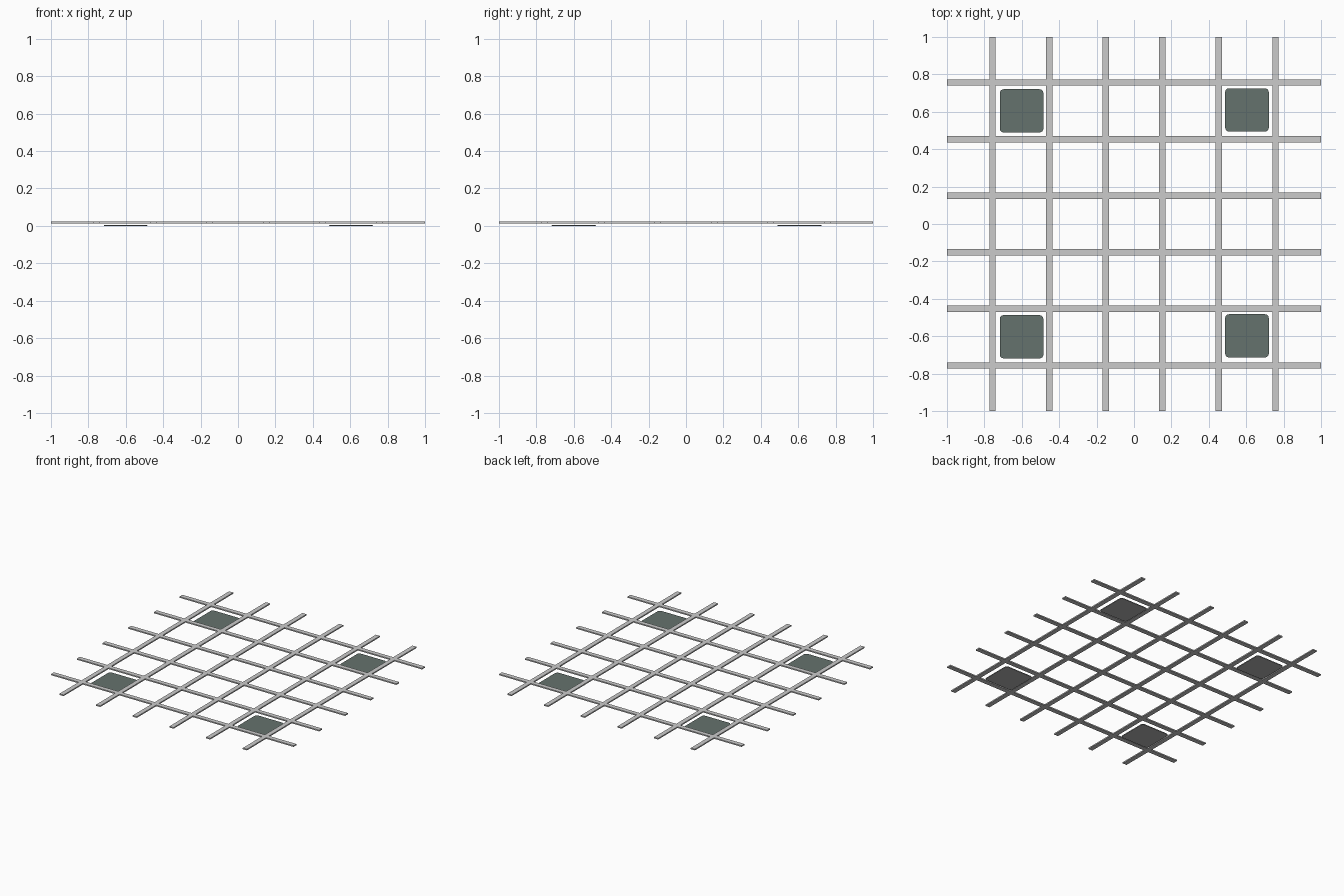
import bpy, bmesh
from mathutils import Matrix

if "Cube" in bpy.data.objects:
    bpy.data.objects.remove(bpy.data.objects["Cube"])

tile_mat = bpy.data.materials.new("dark_green_grey")
tile_mat.diffuse_color = (0.13, 0.17, 0.155, 1)
tile_mat.use_nodes = True
tile_mat.node_tree.nodes["Principled BSDF"].inputs["Base Color"].default_value = tile_mat.diffuse_color
back_mat = bpy.data.materials.new("mid_grey")
back_mat.diffuse_color = (0.45, 0.45, 0.45, 1)
back_mat.use_nodes = True
back_mat.node_tree.nodes["Principled BSDF"].inputs["Base Color"].default_value = back_mat.diffuse_color


def box(name, size, loc, corner=0.0, mat=None):
    bm = bmesh.new()
    bmesh.ops.create_cube(bm, size=1, matrix=Matrix.Diagonal((*size, 1)))
    if corner:
        upright = [e for e in bm.edges
                   if abs(e.verts[0].co.z - e.verts[1].co.z) > 1e-5]
        bmesh.ops.bevel(bm, geom=upright, offset=corner, segments=4,
                        profile=0.5, affect='EDGES')
    me = bpy.data.meshes.new(name)
    bm.to_mesh(me)
    bm.free()
    ob = bpy.data.objects.new(name, me)
    ob.location = loc
    bpy.context.collection.objects.link(ob)
    if mat:
        me.materials.append(mat)


# grid of crossing bars
BAR_W, BAR_H, BAR_Z, PITCH = 0.034, 0.009, 0.0185, 0.3025
for i in range(6):
    p = (i - 2.5) * PITCH
    box(f"long_bar_{i + 1}", (BAR_W, 2, BAR_H), (p, 0, BAR_Z))
    box(f"cross_bar_{i + 1}", (2, BAR_W, BAR_H), (0, p, BAR_Z))

# thin rounded panels in the four corner cells, each with a grey backing
for x, dy in ((-0.601, 0.0), (0.604, 0.005)):
    for y in (-0.603, 0.605):
        side = ("left" if x < 0 else "right") + ("_front" if y < 0 else "_back")
        box(f"panel_{side}", (0.233, 0.231, 0.002), (x, y + dy, 0.004), 0.02, tile_mat)
        box(f"backing_{side}", (0.231, 0.229, 0.003), (x, y + dy, 0.0015), 0.02, back_mat)
